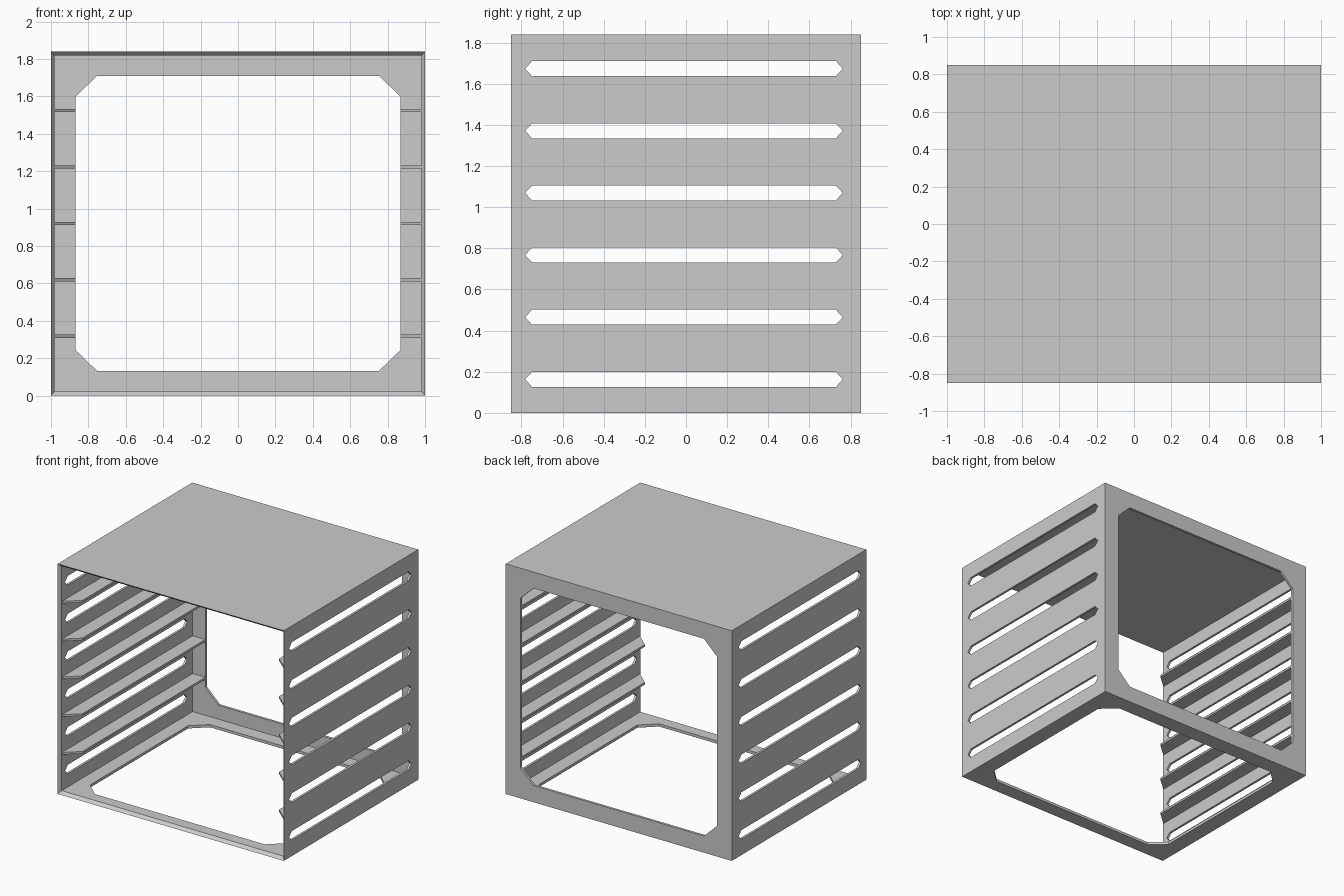
import bpy
import bmesh
from mathutils import Vector

cube = bpy.data.objects.get("Cube")
if cube:
    bpy.data.objects.remove(cube, do_unlink=True)

grey = bpy.data.materials.new("plain grey")
grey.use_nodes = True
grey.diffuse_color = (0.6, 0.6, 0.6, 1)
grey.node_tree.nodes["Principled BSDF"].inputs["Base Color"].default_value = (0.6, 0.6, 0.6, 1)

W, D, H = 1.0, 0.85, 1.84      # half width, half depth, height
SIDE, FLOOR, BACK = 0.018, 0.022, 0.02


def finish(bm, name):
    bmesh.ops.remove_doubles(bm, verts=bm.verts, dist=1e-5)
    bmesh.ops.recalc_face_normals(bm, faces=bm.faces)
    mesh = bpy.data.meshes.new(name)
    bm.to_mesh(mesh)
    bm.free()
    mesh.materials.append(grey)
    obj = bpy.data.objects.new(name, mesh)
    bpy.context.collection.objects.link(obj)
    return obj


def add_prism(bm, points, depth):
    """Extrude a flat outline along a vector."""
    verts = []
    for p in points:
        v = bm.verts.new(p)
        if not verts or (v.co - verts[-1].co).length > 1e-5:
            verts.append(v)
        else:
            bm.verts.remove(v)
    if (verts[0].co - verts[-1].co).length < 1e-5:
        bm.verts.remove(verts.pop())
    face = bm.faces.new(verts)
    out = bmesh.ops.extrude_face_region(bm, geom=[face], use_keep_orig=True)
    moved = [g for g in out["geom"] if isinstance(g, bmesh.types.BMVert)]
    bmesh.ops.translate(bm, verts=moved, vec=Vector(depth))


def cut_rect(a0, a1, b0, b1, ca, cb):
    """Rectangle with clipped corners."""
    return [(a0 + ca, b0), (a1 - ca, b0), (a1, b0 + cb), (a1, b1 - cb),
            (a1 - ca, b1), (a0 + ca, b1), (a0, b1 - cb), (a0, b0 + cb)]


# Hollow shell, open at the front with a bevelled rim
bm = bmesh.new()


def ring(y, w, z0, z1):
    return [bm.verts.new(p) for p in ((-w, y, z0), (w, y, z0), (w, y, z1), (-w, y, z1))]


inner = (W - SIDE, FLOOR, H - FLOOR)
rings = [ring(D, W, 0, H), ring(-D, W, 0, H),
         ring(-D + 0.025, *inner), ring(D - BACK, *inner)]
for a, b in zip(rings, rings[1:]):
    for i in range(4):
        j = (i + 1) % 4
        bm.faces.new((a[i], a[j], b[j], b[i]))
bm.faces.new(rings[0])
bm.faces.new(rings[-1])
shell = finish(bm, "cabinet_shell")

# Openings: back, floor and six slots per side
bm = bmesh.new()
add_prism(bm, [(x, D - 0.06, z) for x, z in
               cut_rect(-0.87, 0.87, 0.133, 1.71, 0.116, 0.112)], (0, 0.2, 0))
add_prism(bm, [(x, y, -0.1) for x, y in
               cut_rect(-0.87, 0.87, -0.735, 0.72, 0.118, 0.108)], (0, 0, 0.15))
for k in range(6):
    z = 0.163 + 0.302 * k
    for x in (-W, W):
        add_prism(bm, [(x - 0.05, y, s) for y, s in
                       cut_rect(-0.782, 0.762, z - 0.0365, z + 0.0365, 0.034, 0.0365)],
                  (0.1, 0, 0))
cutter = finish(bm, "opening_cutter")
cutter.hide_render = True

mod = shell.modifiers.new("openings", "BOOLEAN")
mod.operation = "DIFFERENCE"
mod.solver = "EXACT"
mod.object = cutter
bpy.context.view_layer.update()
graph = bpy.context.evaluated_depsgraph_get()
cut_mesh = bpy.data.meshes.new_from_object(shell.evaluated_get(graph))
shell.modifiers.clear()
shell.data = cut_mesh
bpy.data.objects.remove(cutter, do_unlink=True)

# Shelf rails with clipped front ends
for side, label in ((1, "left"), (-1, "right")):
    for k in range(5):
        bm = bmesh.new()
        wall, lip = side * (W - SIDE + 0.002), side * 0.87
        front, back = -D + 0.027, D - BACK + 0.002
        z = 0.309 + 0.302 * k
        add_prism(bm, [(wall, front, z), (lip, front + 0.1, z),
                       (lip, back, z), (wall, back, z)], (0, 0, 0.017))
        finish(bm, f"{label}_rail_{k + 1}")
